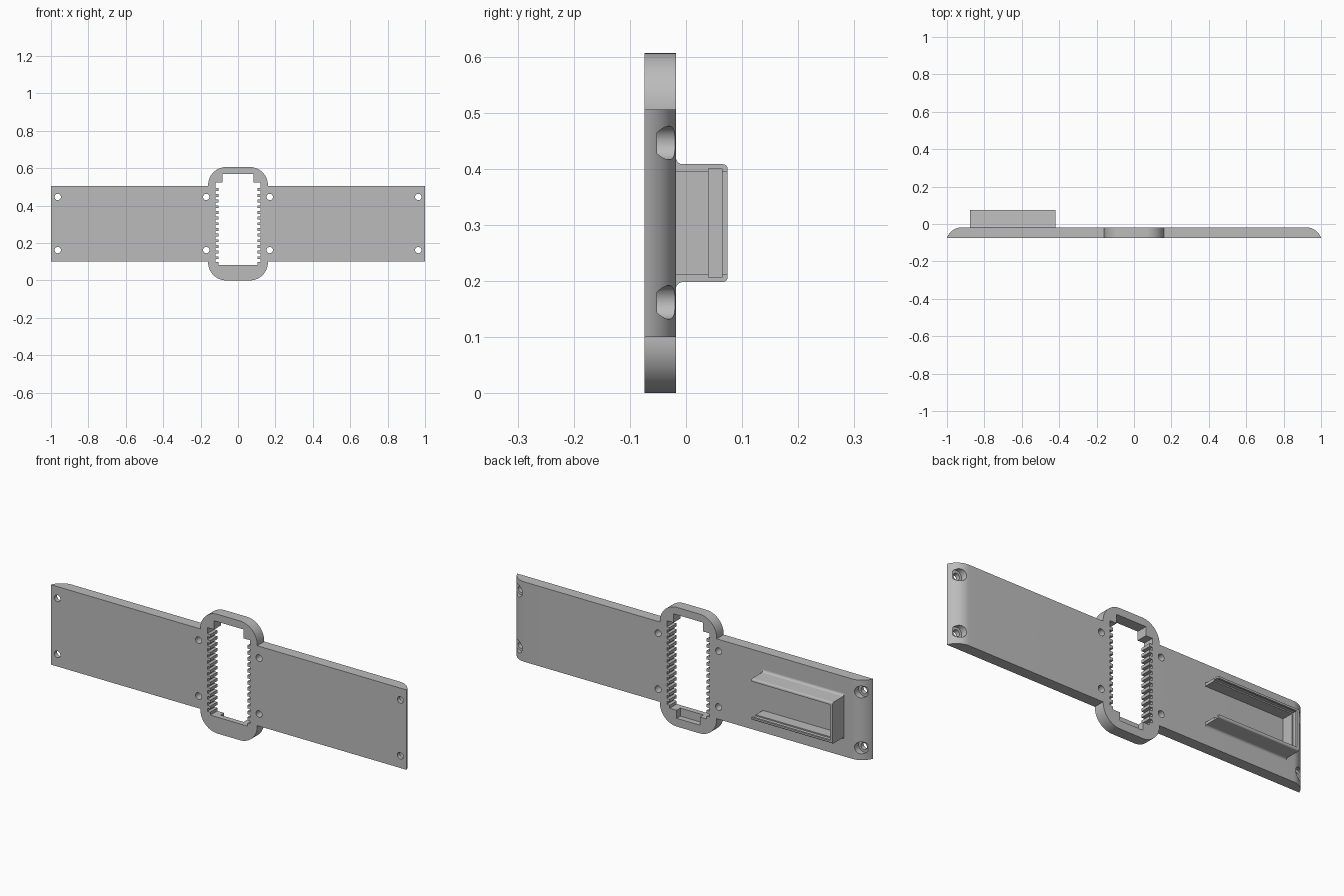
import bpy, bmesh, math
from mathutils import Vector

FRONT, BACK = -0.074, -0.018      # faces of the plate in y
MID_Z = 0.303

cube = bpy.data.objects.get("Cube")
if cube:
    bpy.data.objects.remove(cube, do_unlink=True)

grey = bpy.data.materials.new("plain grey")
grey.use_nodes = True
grey.diffuse_color = (0.5, 0.5, 0.5, 1)
grey.node_tree.nodes["Principled BSDF"].inputs["Base Color"].default_value = (0.5, 0.5, 0.5, 1)


def finish(name, bm):
    bmesh.ops.recalc_face_normals(bm, faces=bm.faces[:])
    mesh = bpy.data.meshes.new(name)
    bm.to_mesh(mesh)
    bm.free()
    mesh.materials.append(grey)
    obj = bpy.data.objects.new(name, mesh)
    bpy.context.collection.objects.link(obj)
    return obj


def prism(name, points, shift):
    """Extrude a closed 3D outline along a vector."""
    bm = bmesh.new()
    face = bm.faces.new([bm.verts.new(p) for p in points])
    out = bmesh.ops.extrude_face_region(bm, geom=[face])
    moved = [g for g in out["geom"] if isinstance(g, bmesh.types.BMVert)]
    bmesh.ops.translate(bm, verts=moved, vec=Vector(shift))
    return finish(name, bm)


def through(name, outline, y0, y1):
    """Extrude an x-z outline from y0 to y1."""
    return prism(name, [(x, y0, z) for x, z in outline], (0, y1 - y0, 0))


def arc(cx, cz, r, a0, a1, steps):
    angles = [math.radians(a0 + (a1 - a0) * i / steps) for i in range(steps + 1)]
    return [(cx + r * math.cos(a), cz + r * math.sin(a)) for a in angles]


def combine(target, other, operation):
    mod = target.modifiers.new(operation, "BOOLEAN")
    mod.operation, mod.solver, mod.object = operation, "EXACT", other
    bpy.context.view_layer.objects.active = target
    bpy.ops.object.modifier_apply(modifier=mod.name)
    bpy.data.objects.remove(other, do_unlink=True)


# Long plate, its ends rounded off towards the back
drop, run = BACK - FRONT, 0.08
radius = (run ** 2 + drop ** 2) / (2 * drop)
end_angle = math.degrees(math.asin((radius - drop) / radius))
end = arc(1 - run, BACK - radius, radius, end_angle, 90, 14)
outline = end + [(-x, y) for x, y in reversed(end)]
body = prism("mounting_plate", [(x, y, 0.1) for x, y in outline], (0, 0, 0.406))

# Rounded collar around the middle opening
half, height, corner = 0.16, 0.606, 0.097
ring = []
for cx, cz, a in ((1, 1, 0), (-1, 1, 90), (-1, -1, 180), (1, -1, 270)):
    ring += arc(cx * (half - corner), height / 2 + cz * (height / 2 - corner), corner, a, a + 90, 14)
combine(body, through("collar", ring, FRONT, BACK), "UNION")

# Toothed opening with a narrower notch at the top
tip, root, teeth, low, high = 0.104, 0.12, 14, 0.083, 0.523
pitch = (high - low) / (teeth + 0.5)
side = [(tip, low)]
for i in range(teeth):
    z = low + pitch * (i + 0.5)
    side += [(tip, z), (root, z), (root, z + pitch / 2), (tip, z + pitch / 2)]
side = side[:-1] + [(root, high), (0.083, high), (0.083, 0.568)]
opening = side + [(-x, z) for x, z in reversed(side)]
combine(body, through("opening_cutter", opening, -0.2, 0.1), "DIFFERENCE")

# Shallow pocket below the opening, on the back
pocket = [(-0.065, 0.042), (0.065, 0.042), (0.065, 0.1), (-0.065, 0.1)]
combine(body, through("pocket_cutter", pocket, -0.047, 0.1), "DIFFERENCE")

# Screw holes, with counterbores in the rounded ends
for sx in (-1, 1):
    for z in (0.162, 0.446):
        for x in (0.17, 0.964):
            hole = arc(sx * x, z, 0.017, 0, 345, 23)
            combine(body, through("hole_cutter", hole, -0.2, 0.1), "DIFFERENCE")
        bore = arc(sx * 0.964, z, 0.03, 0, 348.75, 31)
        combine(body, through("bore_cutter", bore, -0.052, 0.1), "DIFFERENCE")

# Three-sided holder on the back: wall section as (inset from outside, y)
x_open, x_end, half_h, top = -0.42, -0.876, 0.105, 0.074
fillet = [(d - 0.012, y) for d, y in arc(0, BACK + 0.012, 0.012, -90, 0, 5)]
rounding = [(d, y) for d, y in arc(0.008, top - 0.008, 0.008, 180, 90, 5)]
outer = [(-0.012, BACK - 0.004)] + fillet + rounding
inner = [(0.014, top), (0.014, 0.064), (0.008, 0.064), (0.008, 0.04),
         (0.014, 0.04), (0.014, BACK - 0.004)]
bm = bmesh.new()
sections = [[], [], [], []]
for k, (d, y) in enumerate(outer + inner):
    x_in = x_end + (d if k >= len(outer) else 0)
    h = half_h - d
    for ring_verts, x, z in zip(sections, (x_open, x_in, x_in, x_open), (h, h, -h, -h)):
        ring_verts.append(bm.verts.new((x, y, MID_Z + z)))
n = len(sections[0])
for a, b in zip(sections, sections[1:]):
    for i in range(n):
        j = (i + 1) % n
        quad = (a[i], a[j], b[j], b[i])
        bm.faces.new(quad)
bm.faces.new(sections[0])
bm.faces.new(sections[3])
bmesh.ops.dissolve_degenerate(bm, dist=0.00001, edges=bm.edges[:])
holder = finish("slide_in_holder", bm)

# Smooth the curved surfaces and keep hard edges
for obj in (body, holder):
    bpy.ops.object.select_all(action="DESELECT")
    obj.select_set(True)
    bpy.context.view_layer.objects.active = obj
    bpy.ops.object.shade_smooth_by_angle(angle=math.radians(30))
